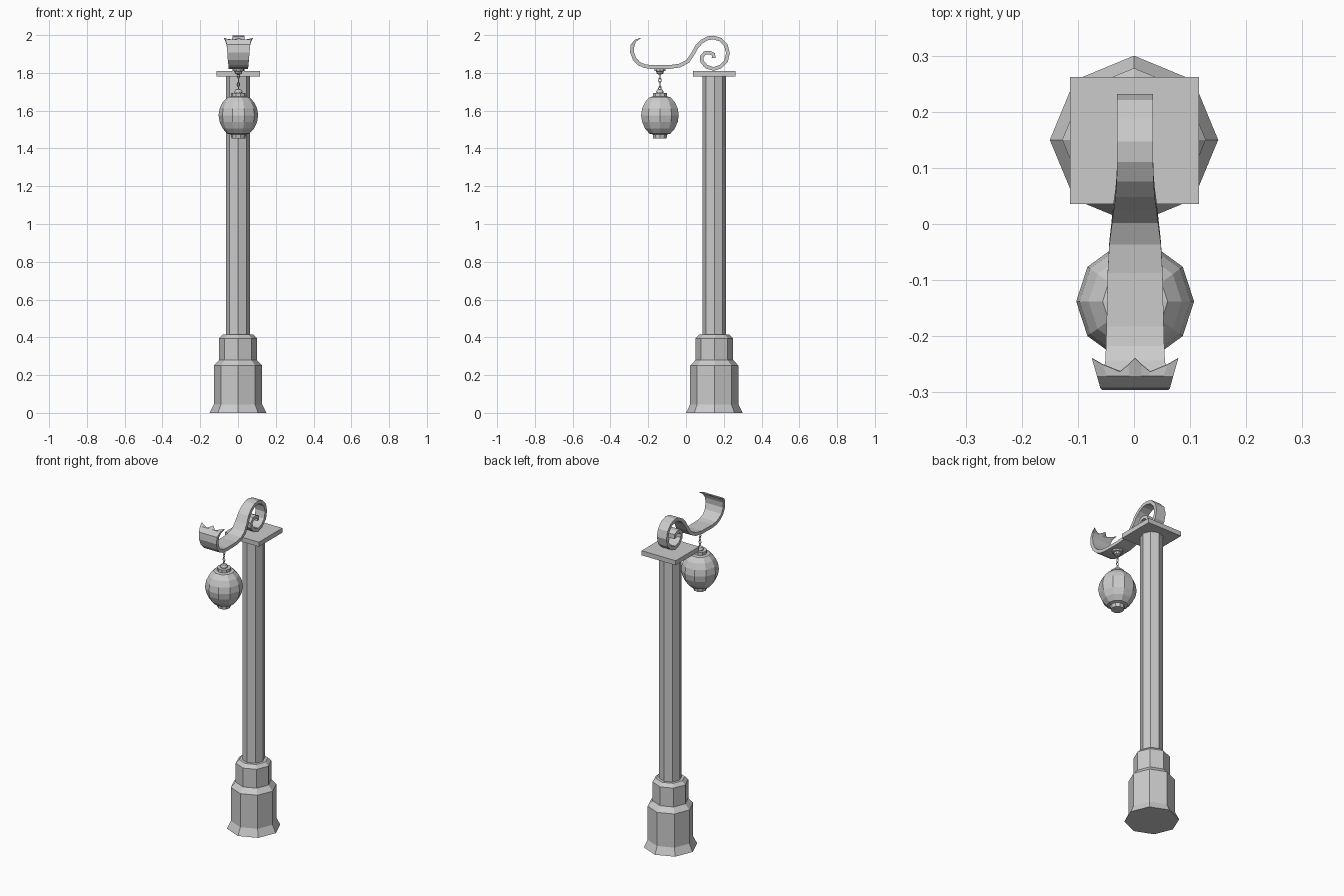
import bpy, bmesh
from math import pi, cos, sin
from mathutils import Vector

if "Cube" in bpy.data.objects:
    bpy.data.objects.remove(bpy.data.objects["Cube"])


def finish(name, bm):
    bmesh.ops.recalc_face_normals(bm, faces=bm.faces)
    me = bpy.data.meshes.new(name)
    bm.to_mesh(me)
    bm.free()
    ob = bpy.data.objects.new(name, me)
    bpy.context.collection.objects.link(ob)
    return ob


def turned(name, profile, sides, x, y):
    """Faceted solid of revolution from (radius, z) pairs, capped at both ends."""
    bm = bmesh.new()
    rings = [[bm.verts.new((x + r * cos(2 * pi * i / sides), y + r * sin(2 * pi * i / sides), z))
              for i in range(sides)] for r, z in profile]
    for a, b in zip(rings, rings[1:]):
        for i in range(sides):
            j = (i + 1) % sides
            bm.faces.new((a[i], a[j], b[j], b[i]))
    bm.faces.new(rings[0])
    bm.faces.new(rings[-1])
    return finish(name, bm)


CX, POST_Y, LAMP_Y = 0.002, 0.15, -0.138

# Octagonal stepped post
turned("post", [(.15, 0), (.128, .045), (.128, .25), (.1, .28), (.1, .395),
                (.08, .415), (.063, .415), (.063, 1.785)], 8, 0, POST_Y)

# Square cap plate
bpy.ops.mesh.primitive_cube_add(size=1, location=(0.001, POST_Y - .001, 1.795))
plate = bpy.context.object
plate.name = "cap_plate"
plate.scale = (.23, .226, .028)

# Scroll arm: centre line as (y, z, half width), from leafy tip to spiral centre
path = [(-.239, 1.985, .077), (-.267, 1.971, .068), (-.283, 1.947, .062), (-.286, 1.910, .059),
        (-.272, 1.873, .056), (-.249, 1.849, .053), (-.220, 1.836, .052), (-.183, 1.831, .051),
        (-.140, 1.831, .050), (-.087, 1.831, .049), (-.034, 1.839, .046), (.008, 1.860, .041),
        (.034, 1.897, .038), (.056, 1.937, .035), (.082, 1.965, .033), (.114, 1.983, .032),
        (.146, 1.987, .032), (.183, 1.976, .032), (.212, 1.945, .032), (.222, 1.905, .032),
        (.212, 1.862, .032), (.183, 1.833, .032), (.146, 1.821, .032), (.108, 1.833, .032),
        (.085, 1.860, .032), (.083, 1.887, .032), (.100, 1.905, .032), (.124, 1.907, .032),
        (.146, 1.898, .032), (.146, 1.878, .032)]
thick = {0: .001, 1: .006}
# Columns across the ribbon: (position, how far the tip reaches)
cols = [(-1, 1), (-.75, .6), (-.35, .15), (-.15, .6), (0, 1),
        (.15, .6), (.35, .15), (.75, .6), (1, 1)]
bm = bmesh.new()
top, low = [], []
for k, (y, z, w) in enumerate(path):
    a, b = path[max(k - 1, 0)], path[min(k + 1, len(path) - 1)]
    t = Vector((b[0] - a[0], b[1] - a[1])).normalized()
    n = Vector((-t.y, t.x)) * thick.get(k, .010)
    for layer, s in ((top, 1), (low, -1)):
        row = []
        for u, f in cols:
            p = Vector((y, z))
            if k == 0:
                p = Vector(path[1][:2]).lerp(p, f)
            row.append(bm.verts.new((CX + u * w, p.x + s * n.x, p.y + s * n.y)))
        layer.append(row)
m = len(cols)
for k in range(len(path) - 1):
    for layer in (top, low):
        for c in range(m - 1):
            bm.faces.new((layer[k][c], layer[k][c + 1], layer[k + 1][c + 1], layer[k + 1][c]))
    for c in (0, m - 1):
        bm.faces.new((top[k][c], top[k + 1][c], low[k + 1][c], low[k][c]))
for k in (0, -1):
    for c in range(m - 1):
        bm.faces.new((top[k][c], top[k][c + 1], low[k][c + 1], low[k][c]))
finish("scroll_arm", bm)

# Hanger boss under the arm
turned("hanger_boss", [(.008, 1.792), (.018, 1.796), (.021, 1.808), (.030, 1.811),
                       (.030, 1.825)], 10, CX, LAMP_Y)

# Chain of alternating links
for i in range(4):
    bpy.ops.mesh.primitive_torus_add(major_segments=8, minor_segments=4, major_radius=.007,
                                     minor_radius=.0025, location=(CX, LAMP_Y, 1.783 - i * .022),
                                     rotation=(pi / 2, 0, (i % 2) * pi / 2))
    link = bpy.context.object
    link.name = f"chain_link_{i + 1}"
    link.scale = (1, 1.6, 1)

# Ten-sided paper lantern with collars and finial
turned("lantern", [(.037, 1.452), (.040, 1.474), (.058, 1.478), (.083, 1.505), (.099, 1.54),
                   (.105, 1.575), (.099, 1.612), (.083, 1.645), (.058, 1.672), (.039, 1.675),
                   (.039, 1.693)], 10, CX, LAMP_Y)
turned("lantern_finial", [(.020, 1.690), (.021, 1.700), (.015, 1.711), (.005, 1.715)],
       10, CX, LAMP_Y)
